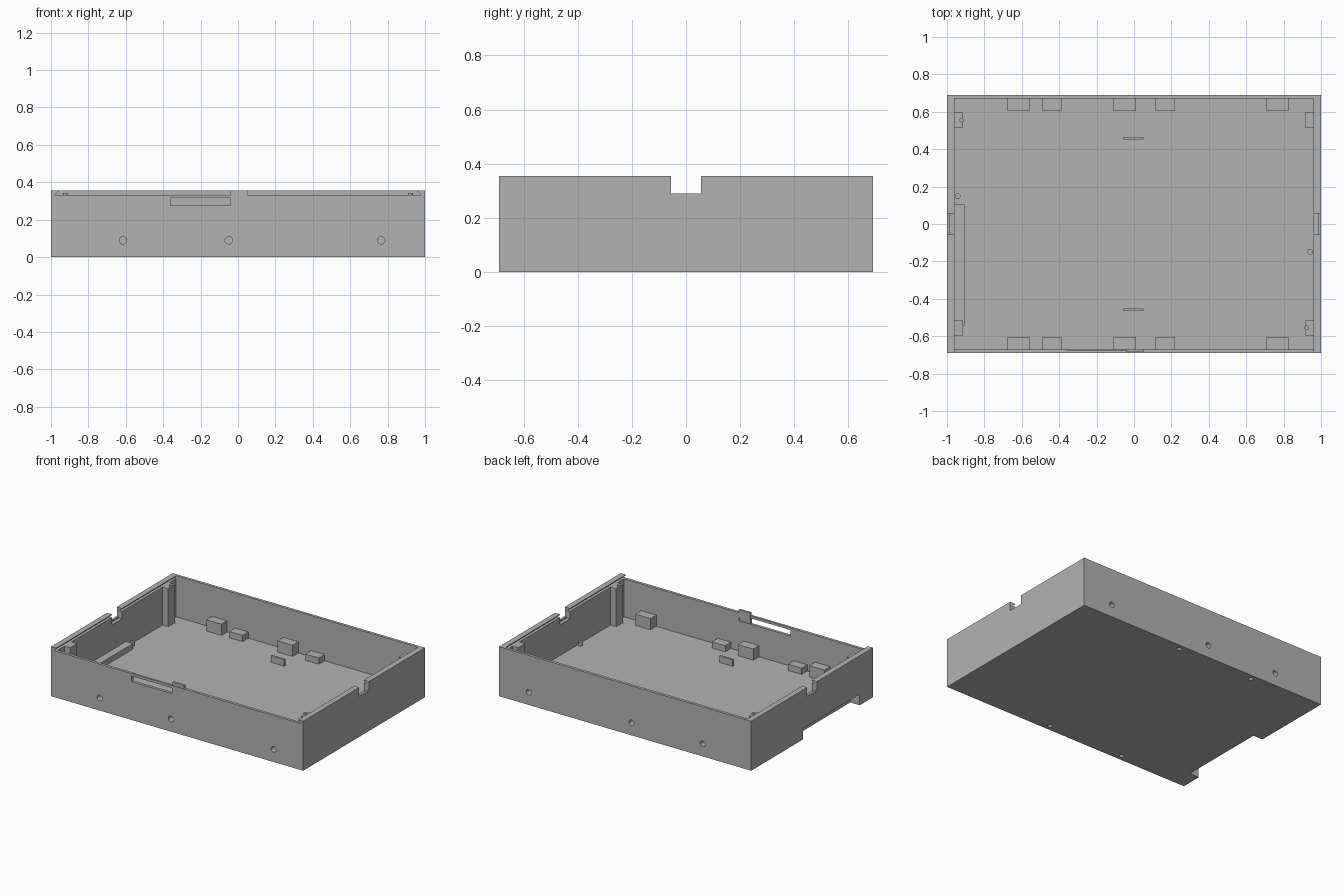
import bpy
from mathutils import Matrix, Vector
import bmesh

cube = bpy.data.objects.get("Cube")
if cube:
    bpy.data.objects.remove(cube, do_unlink=True)

# One plain grey plastic
GREY = (0.45, 0.45, 0.45, 1)
mat = bpy.data.materials.new("grey plastic")
mat.use_nodes = True
mat.diffuse_color = GREY
mat.node_tree.nodes["Principled BSDF"].inputs["Base Color"].default_value = GREY


def add(name, bm):
    bmesh.ops.recalc_face_normals(bm, faces=bm.faces)
    mesh = bpy.data.meshes.new(name)
    bm.to_mesh(mesh)
    bm.free()
    mesh.materials.append(mat)
    obj = bpy.data.objects.new(name, mesh)
    bpy.context.collection.objects.link(obj)
    return obj


def box(name, x, y, z):
    """Box from (min, max) pairs."""
    bm = bmesh.new()
    bmesh.ops.create_cube(bm, size=1)
    for v in bm.verts:
        v.co = [(lo + hi) / 2 + c * (hi - lo) for c, (lo, hi) in zip(v.co, (x, y, z))]
    return add(name, bm)


def rod(name, centre, radius, length, axis="Z"):
    bm = bmesh.new()
    turn = Matrix.Rotation(1.5707963, 4, "X") if axis == "Y" else Matrix()
    bmesh.ops.create_cone(bm, cap_ends=True, segments=24, radius1=radius, radius2=radius,
                          depth=length, matrix=Matrix.Translation(centre) @ turn)
    return add(name, bm)


def prism(name, profile, y0, y1):
    """XZ profile extruded along y."""
    bm = bmesh.new()
    face = bm.faces.new([bm.verts.new((x, y0, z)) for x, z in profile])
    out = bmesh.ops.extrude_face_region(bm, geom=[face])
    moved = [g for g in out["geom"] if isinstance(g, bmesh.types.BMVert)]
    bmesh.ops.translate(bm, verts=moved, vec=Vector((0, y1 - y0, 0)))
    return add(name, bm)


def cut(obj, cutters):
    for c in cutters:
        c.hide_render = True
        mod = obj.modifiers.new("cut", "BOOLEAN")
        mod.operation, mod.solver, mod.object = "DIFFERENCE", "EXACT", c
    bpy.context.view_layer.update()
    mesh = bpy.data.meshes.new_from_object(obj.evaluated_get(bpy.context.evaluated_depsgraph_get()))
    obj.modifiers.clear()
    obj.data = mesh


W, D, H = 1.0, 0.69, 0.355      # half width, half depth, height
FLOOR, LOW = 0.06, 0.333        # floor top, front wall top
IX, IY = 0.96, 0.67             # inside of the walls
BIG, SMALL = (-0.615, -0.05, 0.765), (-0.44, 0.165)

# Cutters for the tray
cuts = [
    box("cavity_cutter", (-IX, IX), (-IY, IY), (FLOOR, 1)),
    box("lid_entry_cutter", (-IX, IX), (-1, -0.6), (LOW, 1)),
    box("latch_slot_cutter", (-0.36, -0.04), (-1, -0.6), (0.275, 0.315)),
    box("latch_relief_cutter", (-0.36, 0.05), (-0.675, -0.6), (0.275, 1)),
]
for s in (-1, 1):
    cuts += [
        box("side_notch_cutter", sorted((s * 0.9, s * 1.1)), (-0.055, 0.055), (0.29, 1)),
        box("notch_step_cutter", sorted((s * 0.9, s * 0.985)), (-0.055, 0.055), (0.28, 1)),
        prism("lid_groove_cutter", [(s * 0.95, LOW), (s * 0.98, LOW), (s * IX, 0.35),
                                    (s * 0.95, 0.35)], -0.8, IY),
    ]
port = box("port_cutter", (-1.1, -0.925), (-0.54, 0.10), (-0.1, 0.08))
wall_holes = [rod("wall_hole_cutter", (x, s * 0.68, 0.09), 0.02, 0.1, "Y")
              for x in BIG for s in (-1, 1)]
floor_holes = [rod("floor_hole_cutter", (x, s * 0.65, 0.02), 0.015, 0.12)
               for x in SMALL for s in (-1, 1)]

# Open tray
tray = box("tray", (-W, W), (-D, D), (0, H))
cut(tray, cuts + [port] + wall_holes + floor_holes)

# Raised cover over the side port
cover = box("port_cover", (-IX, -0.905), (-0.545, 0.105), (FLOOR, 0.1))
cut(cover, [port])

# Screw blocks along the front and back, with ribs and corner posts
for s, side in ((-1, "front"), (1, "back")):
    y = sorted((s * 0.605, s * IY))
    for x in BIG:
        block = box(side + "_large_block", (x - 0.06, x + 0.06), y, (FLOOR, 0.14))
        cut(block, wall_holes)
    for x in SMALL:
        block = box(side + "_small_block", (x - 0.053, x + 0.053), y, (FLOOR, 0.105))
        cut(block, floor_holes)
    box(side + "_floor_rib", (-0.055, 0.05), (s * 0.458 - 0.007, s * 0.458 + 0.007), (FLOOR, 0.107))
    for t in (-1, 1):
        box(side + "_corner_post", sorted((t * 0.915, t * IX)), sorted((s * 0.515, s * 0.595)),
            (FLOOR, LOW))

# Pegs on the floor and on two opposite posts
for s in (-1, 1):
    rod("floor_peg", (s * 0.942, -s * 0.148, 0.07), 0.015, 0.03)
    rod("post_pin", (s * 0.923, -s * 0.555, 0.335), 0.012, 0.016)

# Latch tab on the front wall
box("latch_tab", (-0.04, 0.05), (-0.685, -0.668), (0.3, H))

# Remove the finished cutters
for c in cuts + [port] + wall_holes + floor_holes:
    bpy.data.objects.remove(c, do_unlink=True)
